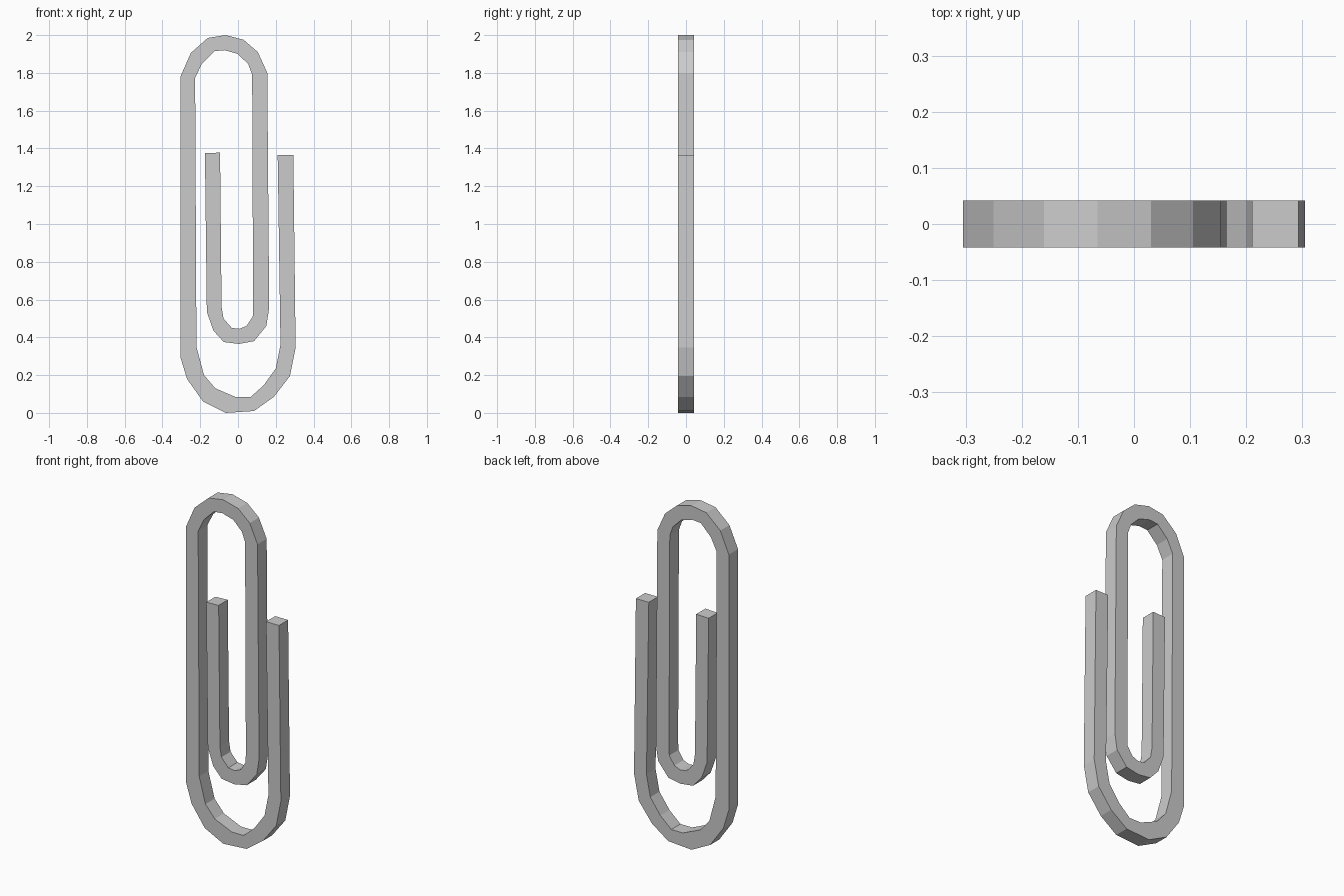
import bpy, bmesh

HALF_DEPTH = 0.042

# Each station across the wire: outer x, outer z, inner x, inner z
free_end_inside = [(-.175, 1.375, -.095, 1.378)]
inner_bend = [
    (-.165, .535, -.087, .56), (-.13, .435, -.077, .50), (-.075, .375, -.033, .45),
    (.005, .365, .008, .445), (.085, .38, .045, .46), (.15, .46, .078, .51),
    (.165, .555, .08, .565)]
top_bend = [
    (.155, 1.80, .075, 1.79), (.105, 1.91, .055, 1.845), (.03, 1.975, 0, 1.90),
    (-.065, 2.0, -.07, 1.92), (-.16, 1.985, -.125, 1.915), (-.25, 1.905, -.19, 1.85),
    (-.305, 1.78, -.227, 1.775)]
bottom_bend = [
    (-.305, .295, -.22, .35), (-.27, .18, -.18, .20), (-.185, .06, -.12, .13),
    (-.065, 0, -.01, .083), (.085, .01, .065, .083), (.19, .085, .135, .145),
    (.275, .195, .20, .235), (.305, .345, .225, .36)]
free_end_outside = [(.293, 1.365, .21, 1.365)]
stations = free_end_inside + inner_bend + top_bend + bottom_bend + free_end_outside

# Sweep a four-sided section along the stations
bm = bmesh.new()
rings = []
for ox, oz, ix, iz in stations:
    corners = [(ox, -HALF_DEPTH, oz), (ix, -HALF_DEPTH, iz),
               (ix, HALF_DEPTH, iz), (ox, HALF_DEPTH, oz)]
    rings.append([bm.verts.new(c) for c in corners])
for a, b in zip(rings, rings[1:]):
    for i in range(4):
        j = (i + 1) % 4
        bm.faces.new((a[i], a[j], b[j], b[i]))

# Close the two cut ends
bm.faces.new(rings[0])
bm.faces.new(rings[-1])
bmesh.ops.recalc_face_normals(bm, faces=bm.faces)

mesh = bpy.data.meshes.new("paper_clip_wire")
bm.to_mesh(mesh)
bm.free()
clip = bpy.data.objects.new("paper_clip_wire", mesh)
bpy.context.collection.objects.link(clip)
